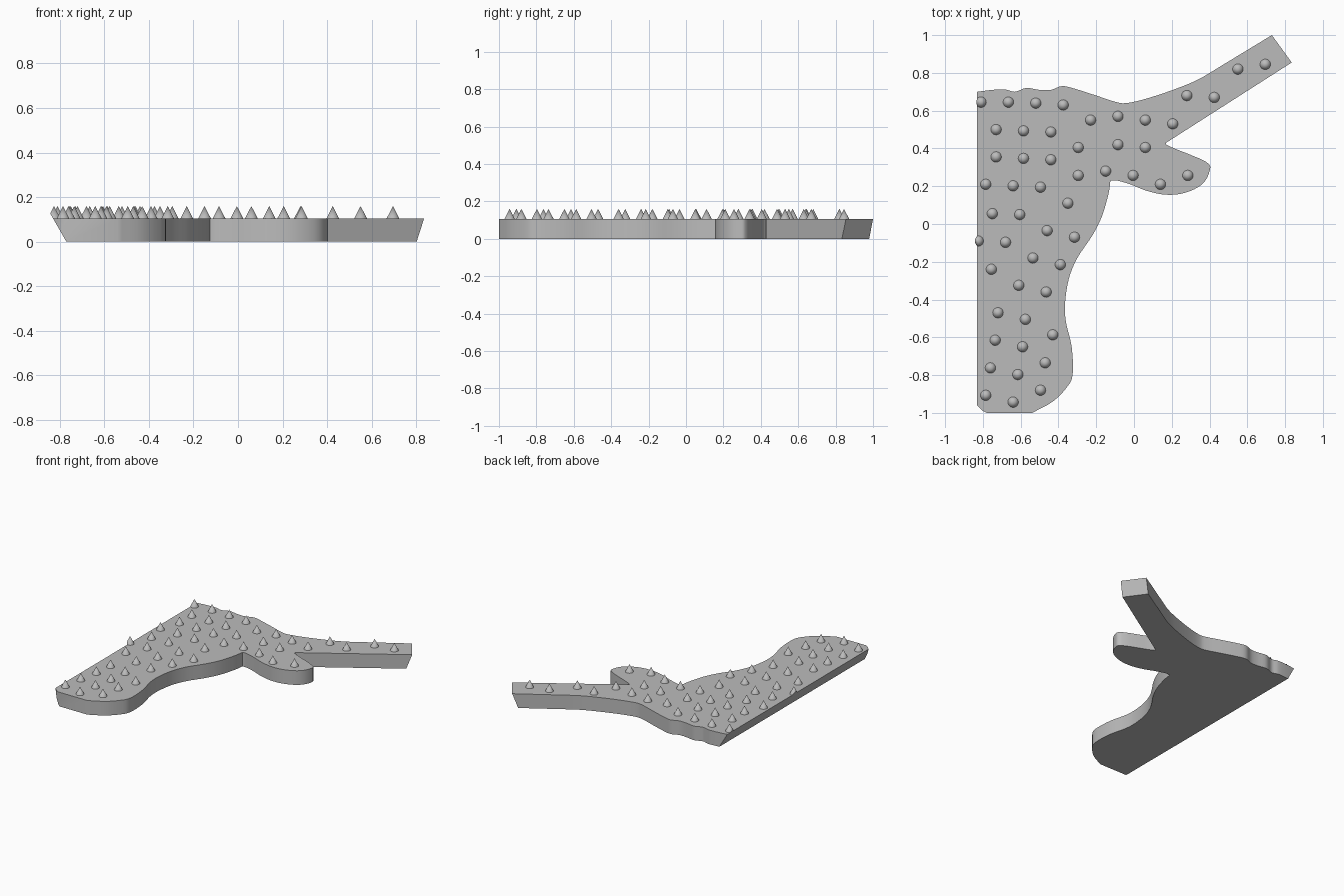
import bpy
import bmesh
import math
from mathutils import Vector, Matrix

cube = bpy.data.objects.get("Cube")
if cube:
    bpy.data.objects.remove(cube, do_unlink=True)

THICK = 0.105
SPIKE_R, SPIKE_H, SPACING = 0.028, 0.055, 0.145

grey = bpy.data.materials.new("plain_grey")
grey.use_nodes = True
GREY = (0.5, 0.5, 0.5, 1)
grey.diffuse_color = GREY
grey.node_tree.nodes["Principled BSDF"].inputs["Base Color"].default_value = GREY


def smooth_run(points, steps=4):
    """Curve through the points, without the last one."""
    p = [Vector(q) for q in points]
    p = [p[0]] + p + [p[-1]]
    out = []
    for a, b, c, d in zip(p, p[1:], p[2:], p[3:]):
        for i in range(steps):
            t = i / steps
            out.append(0.5 * (2 * b + (c - a) * t + (2 * a - 5 * b + 4 * c - d) * t ** 2
                              + (3 * b - a - 3 * c + d) * t ** 3))
    return out


def cut(bm, point, normal):
    """Slice away the outer side of a sloping plane and cap the opening."""
    geom = bm.verts[:] + bm.edges[:] + bm.faces[:]
    bmesh.ops.bisect_plane(bm, geom=geom, dist=1e-5, plane_co=point,
                           plane_no=normal, clear_outer=True)
    rim = [e for e in bm.edges if e.is_boundary]
    if rim:
        bmesh.ops.holes_fill(bm, edges=rim, sides=0)


def finish(bm, name):
    bmesh.ops.recalc_face_normals(bm, faces=bm.faces)
    mesh = bpy.data.meshes.new(name)
    bm.to_mesh(mesh)
    bm.free()
    mesh.materials.append(grey)
    obj = bpy.data.objects.new(name, mesh)
    bpy.context.collection.objects.link(obj)
    bpy.ops.object.select_all(action="DESELECT")
    obj.select_set(True)
    bpy.context.view_layer.objects.active = obj
    bpy.ops.object.shade_smooth_by_angle(angle=math.radians(35))


# Outline, as smooth runs that meet at sharp corners
back_edge = [(-.83, .7), (-.75, .71), (-.68, .712), (-.63, .7), (-.57, .72), (-.5, .71),
             (-.44, .71), (-.38, .73), (-.31, .715), (-.2, .68), (-.1, .647), (-.04, .64),
             (.07, .665), (.22, .715), (.34, .765), (.45, .83)]
arm_end = [(.73, 1), (.835, .855)]
short_lobe = [(.17, .43), (.19, .41), (.38, .33), (.4, .28), (.36, .21), (.27, .165),
              (.17, .155), (.07, .175), (-.02, .21), (-.09, .23), (-.125, .23)]
leg_edge = [(-.125, .23), (-.135, .16), (-.17, .04), (-.22, -.06), (-.3, -.18), (-.345, -.29),
            (-.365, -.42), (-.36, -.52), (-.33, -.65), (-.325, -.8), (-.36, -.87),
            (-.43, -.94), (-.52, -.99)]
foot = [(-.52, -.99), (-.54, -1), (-.78, -1), (-.8, -.99), (-.83, -.96)]
outline = smooth_run(back_edge) + [Vector(back_edge[-1])] + [Vector(q) for q in arm_end]
outline += smooth_run(short_lobe) + smooth_run(leg_edge) + [Vector(q) for q in foot]

left_plane = (Vector((-.83, 0, THICK)), Vector((-THICK, 0, -.06)))
end_plane = (Vector((*arm_end[0], THICK)), Vector((.81 * THICK, .587 * THICK, -.04)))

# Slab with undercut left side and arm end
bm = bmesh.new()
face = bm.faces.new([bm.verts.new((*p, 0)) for p in outline])
up = bmesh.ops.extrude_face_region(bm, geom=[face], use_keep_orig=True)
bmesh.ops.translate(bm, vec=(0, 0, THICK),
                    verts=[v for v in up["geom"] if isinstance(v, bmesh.types.BMVert)])
bmesh.ops.remove_doubles(bm, verts=bm.verts, dist=0.0005)
cut(bm, *left_plane)
cut(bm, *end_plane)
finish(bm, "slab")

# Spikes: each row has its first x, then the y of each evenly spaced spike
rows = [(-.81, (.645, .645, .64, .63, .55, .57, .55, .53)),
        (-.73, (.5, .493, .487, .405)), (-.085, (.42, .405)),
        (-.73, (.355, .347, .34, .257, .28, .257, .21, .257)),
        (-.785, (.21, .202, .195, .11)),
        (-.75, (.055, .05, -.035, -.07)), (-.825, (-.09, -.097, -.18, -.215)),
        (-.755, (-.24, -.325, -.36)), (-.72, (-.47, -.505, -.587)),
        (-.735, (-.615, -.65)), (-.76, (-.762, -.797, -.735)),
        (-.785, (-.907, -.943, -.88)), (.28, (.68, .67)), (.55, (.82, .845))]
bm = bmesh.new()
for x, ys in rows:
    for i, y in enumerate(ys):
        place = Matrix.Translation((x + i * SPACING, y, THICK + SPIKE_H / 2))
        bmesh.ops.create_cone(bm, cap_ends=True, segments=24, radius1=SPIKE_R,
                              radius2=0, depth=SPIKE_H, matrix=place)
cut(bm, *left_plane)
finish(bm, "spikes")
